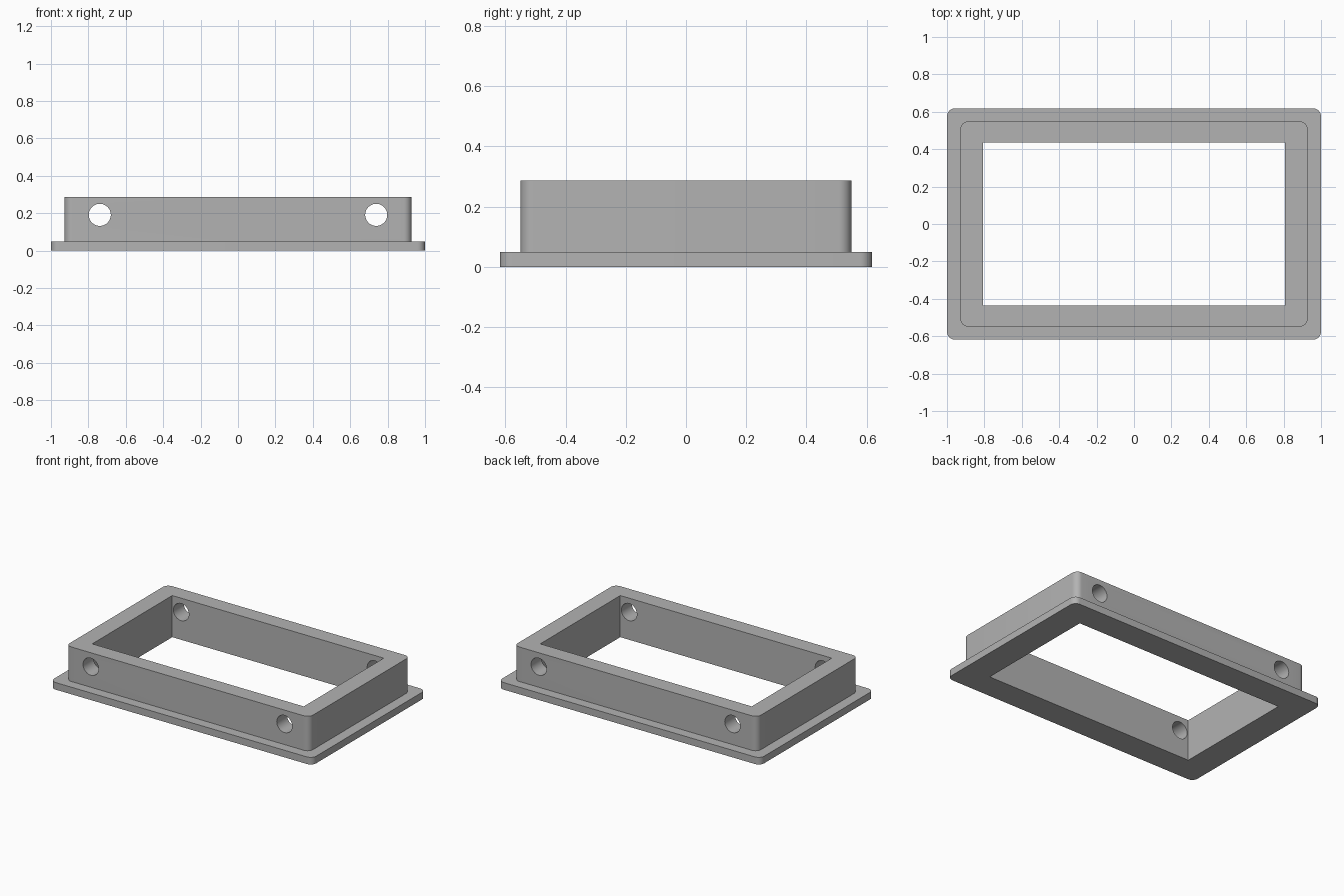
import bpy, bmesh, math
from mathutils import Matrix, Vector

if "Cube" in bpy.data.objects:
    bpy.data.objects.remove(bpy.data.objects["Cube"], do_unlink=True)

FLANGE = (1.0, 0.618)
WALL = (0.928, 0.549)
OPENING = (0.807, 0.436)
FLANGE_TOP, WALL_TOP = 0.049, 0.287
CORNER, STEPS = 0.042, 8
HOLE_X, HOLE_Z, HOLE_R = 0.739, 0.191, 0.059

grey = bpy.data.materials.new("plain grey")
grey.use_nodes = True
colour = (0.45, 0.45, 0.45, 1)
grey.diffuse_color = colour
grey.node_tree.nodes["Principled BSDF"].inputs["Base Color"].default_value = colour


def make_object(name, bm):
    bmesh.ops.recalc_face_normals(bm, faces=bm.faces)
    mesh = bpy.data.meshes.new(name)
    bm.to_mesh(mesh)
    bm.free()
    mesh.materials.append(grey)
    obj = bpy.data.objects.new(name, mesh)
    bpy.context.collection.objects.link(obj)
    return obj


def rounded_ring(bm, half, z):
    """Loop of vertices around a rounded rectangle."""
    ring = []
    for i, (sx, sy) in enumerate([(1, 1), (-1, 1), (-1, -1), (1, -1)]):
        for k in range(STEPS + 1):
            a = math.pi / 2 * (i + k / STEPS)
            ring.append(bm.verts.new((sx * (half[0] - CORNER) + CORNER * math.cos(a),
                                      sy * (half[1] - CORNER) + CORNER * math.sin(a), z)))
    return ring


# Stepped solid: wide flange below, narrower wall above
bm = bmesh.new()
levels = [(FLANGE, 0), (FLANGE, FLANGE_TOP), (WALL, FLANGE_TOP), (WALL, WALL_TOP)]
rings = [rounded_ring(bm, half, z) for half, z in levels]
for low, high in zip(rings, rings[1:]):
    for i in range(len(low)):
        j = (i + 1) % len(low)
        bm.faces.new((low[i], low[j], high[j], high[i]))
bm.faces.new(rings[0])
bm.faces.new(rings[-1])
frame = make_object("flanged_frame", bm)

# Cutter for the square-cornered opening
bm = bmesh.new()
bmesh.ops.create_cube(bm, size=2)
bmesh.ops.scale(bm, vec=Vector((*OPENING, 1)), verts=bm.verts)
cutters = [make_object("opening_cutter", bm)]

# Cutters for the screw holes through the front and back walls
for side, name in ((1, "left"), (-1, "right")):
    bm = bmesh.new()
    place = Matrix.Translation((side * HOLE_X, 0, HOLE_Z)) @ Matrix.Rotation(math.pi / 2, 4, "X")
    bmesh.ops.create_cone(bm, cap_ends=True, segments=48, radius1=HOLE_R,
                          radius2=HOLE_R, depth=2, matrix=place)
    cutters.append(make_object(name + "_hole_cutter", bm))

# Cut, apply and tidy away the cutters
bpy.ops.object.select_all(action="DESELECT")
bpy.context.view_layer.objects.active = frame
frame.select_set(True)
for cutter in cutters:
    cutter.hide_render = True
    mod = frame.modifiers.new(cutter.name, "BOOLEAN")
    mod.operation, mod.solver, mod.object = "DIFFERENCE", "EXACT", cutter
    bpy.ops.object.modifier_apply(modifier=mod.name)
    bpy.data.objects.remove(cutter, do_unlink=True)

bpy.ops.object.shade_smooth_by_angle(angle=math.radians(30))
